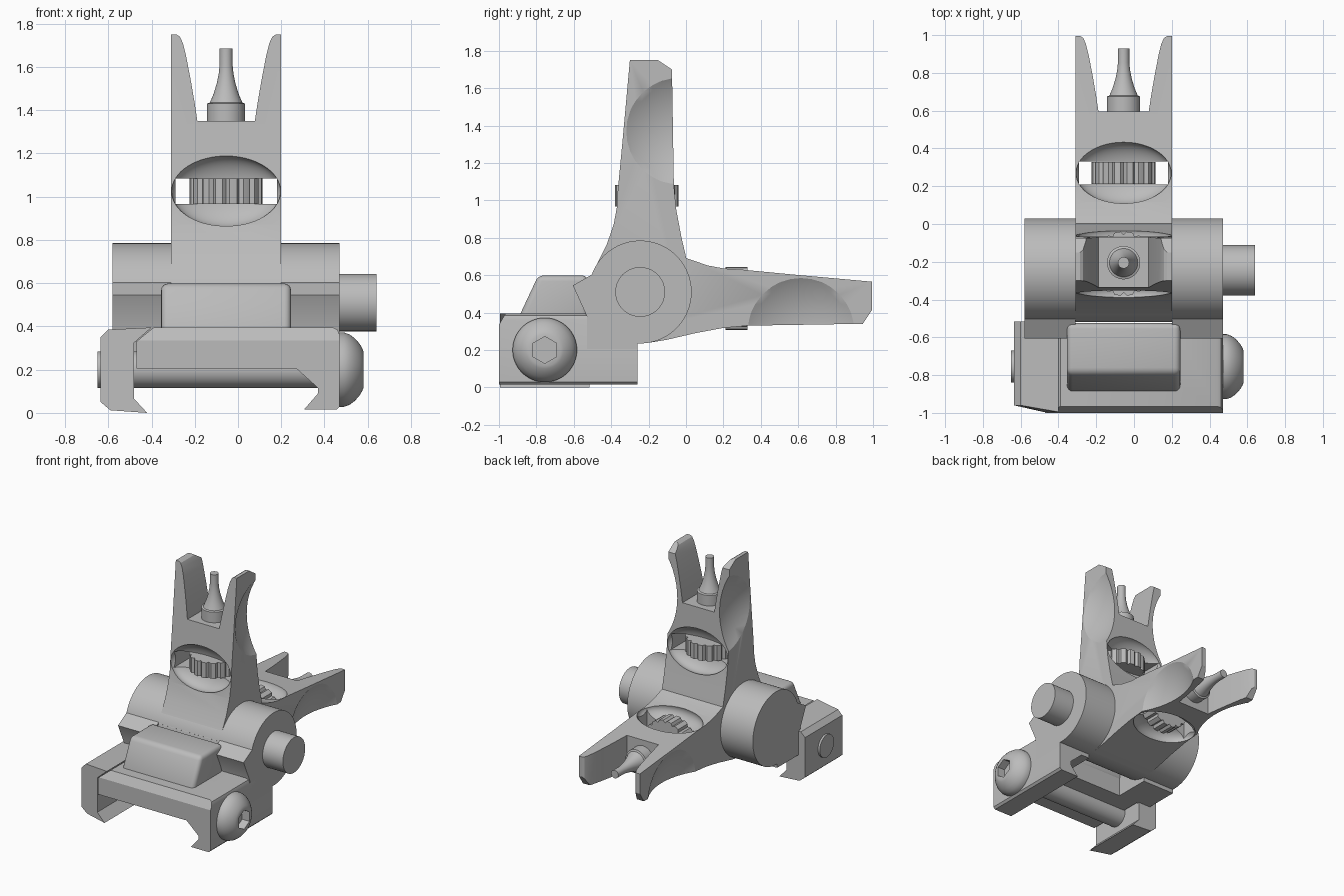
import bpy, bmesh, math
from mathutils import Matrix, Vector

if "Cube" in bpy.data.objects:
    bpy.data.objects.remove(bpy.data.objects["Cube"])

metal = bpy.data.materials.new("plain grey metal")
metal.use_nodes = True
GREY = (0.5, 0.5, 0.5, 1)
metal.diffuse_color = GREY
metal.node_tree.nodes["Principled BSDF"].inputs["Base Color"].default_value = GREY

CX = -0.055                              # middle of the sight tower
PIVOT = Vector((CX, -0.245, 0.51))       # hinge centre
HUB_R = 0.275


def finish(name, bm):
    bmesh.ops.recalc_face_normals(bm, faces=bm.faces)
    me = bpy.data.meshes.new(name)
    bm.to_mesh(me)
    bm.free()
    me.materials.append(metal)
    ob = bpy.data.objects.new(name, me)
    bpy.context.collection.objects.link(ob)
    return ob


def prism(name, pts, axis, a, b):
    """Extrude an outline along x (points are y, z) or along y (points are x, z)."""
    bm = bmesh.new()
    place = (lambda p, t: (t, p[0], p[1])) if axis == "x" else (lambda p, t: (p[0], t, p[1]))
    face = bm.faces.new([bm.verts.new(place(p, a)) for p in pts])
    geo = bmesh.ops.extrude_face_region(bm, geom=[face])["geom"]
    move = (b - a, 0, 0) if axis == "x" else (0, b - a, 0)
    bmesh.ops.translate(bm, vec=move, verts=[v for v in geo if isinstance(v, bmesh.types.BMVert)])
    return finish(name, bm)


def box(name, lo, hi):
    return prism(name, [(lo[1], lo[2]), (hi[1], lo[2]), (hi[1], hi[2]), (lo[1], hi[2])], "x", lo[0], hi[0])


def lathe(name, pts, centre, axis="z", seg=48, radius=lambda i: 1.0):
    """Turn a (radius, height) outline round z or x; heights are measured from the centre."""
    bm = bmesh.new()
    rings = []
    for r, h in pts:
        rings.append([bm.verts.new((r * radius(i) * math.cos(math.tau * i / seg),
                                    r * radius(i) * math.sin(math.tau * i / seg), h)) for i in range(seg)])
    for lower, upper in zip(rings, rings[1:]):
        for i in range(seg):
            j = (i + 1) % seg
            bm.faces.new((lower[i], lower[j], upper[j], upper[i]))
    bm.faces.new(rings[0])
    bm.faces.new(rings[-1])
    if axis == "x":
        bm.transform(Matrix.Rotation(math.pi / 2, 4, "Y"))
    bm.transform(Matrix.Translation(centre))
    return finish(name, bm)


def rod(name, r, x0, x1, y, z, seg=64):
    return lathe(name, [(r, 0), (r, x1 - x0)], (x0, y, z), "x", seg)


def ellipsoid(name, centre, size):
    bm = bmesh.new()
    bmesh.ops.create_uvsphere(bm, u_segments=64, v_segments=32, radius=1)
    bm.transform(Matrix.Translation(centre) @ Matrix.Diagonal((*size, 1)))
    return finish(name, bm)


def apply(ob, mod):
    bpy.context.view_layer.objects.active = ob
    bpy.ops.object.modifier_apply(modifier=mod.name)


def cut(ob, *cutters):
    for c in cutters:
        m = ob.modifiers.new("cut", "BOOLEAN")
        m.operation, m.solver, m.object = "DIFFERENCE", "EXACT", c
        apply(ob, m)
        bpy.data.objects.remove(c)


def bevel(ob, width, segments):
    m = ob.modifiers.new("bevel", "BEVEL")
    m.width, m.segments, m.angle_limit = width, segments, math.radians(30)
    apply(ob, m)


# Sight tower, modelled upright about the hinge
tower = prism("sight_tower", [
    (-.055, 1.24), (-.095, .8), (-.12, .54), (-.125, .45), (-.142, .36), (-.18, .25), (-.23, .15),
    (-.262, .085), (-.2, 0), (.2, 0), (.274, .03), (.255, .145), (.22, .295), (.192, .445),
    (.18, .575), (.17, 1.19), (.095, 1.24)], "x", -.255, .255)
side = [(.133, .84), (.145, .92), (.162, 1.02), (.185, 1.14), (.2, 1.2), (.214, 1.23), (.235, 1.243), (.235, 1.4)]
notch = prism("notch", side + [(-x, z) for x, z in reversed(side)], "y", -1, 1)
window = box("window", (-.235, -1, .455), (.235, 1, .575))
dishes = [ellipsoid("dish", (0, y, .515), (.252, .1, .165)) for y in (-.122, .185)]
scoops = [ellipsoid("scoop", (s * (.255 + .47), .21, .86), (.55, .55, .55)) for s in (-1, 1)]
cut(tower, notch, window, *dishes, *scoops)

# Post and its knurled adjusting wheel
post = lathe("sight_post", [(.088, .83), (.088, .92), (.075, .925), (.058, .965), (.043, 1.015),
                            (.034, 1.06), (.03, 1.1), (.03, 1.175)], (0, .04, 0))
wheel = lathe("adjusting_wheel", [(.17, .457), (.17, .573)], (0, .035, 0), seg=64,
              radius=lambda i: .9 if i % 4 == 0 else 1.0)

# Upright set and folded set
for ob in (tower, post, wheel):
    ob.location = PIVOT
    folded = ob.copy()
    folded.data = ob.data.copy()
    folded.name = "folded_" + ob.name
    folded.rotation_euler.x = -math.pi / 2
    bpy.context.collection.objects.link(folded)

# Hinge: centre hub, ears and push button
py, pz = PIVOT.y, PIVOT.z
rod("hinge_hub", HUB_R, -.31, .2, py, pz, 96)
for label, x0, x1 in (("left", .2, .47), ("right", -.58, -.31)):
    rod(label + "_ear_barrel", HUB_R, x0, x1, py, pz, 96)
    prism(label + "_ear_support", [(-.5, .605), (-.605, .545), (-.53, .38), (-.53, .205),
                                   (-.26, .205), (-.26, .236), (-.22, .237), (py, pz)], "x", x0, x1)
rod("hinge_button", .133, .47, .64, py, pz)

# Rail clamp body with dovetail, hinge pocket and sloped front edge
body = prism("clamp_body", [
    (.27, .205), (.37, .115), (.37, .09), (.305, .015), (.455, .015), (.47, .03), (.47, .36),
    (.46, .385), (.44, .395), (-.39, .395), (-.47, .33), (-.47, .205)], "y", -1, -.26)
pocket = box("pocket", (-.31, -.53, -.1), (.2, .2, 1))
slope = prism("slope", [(-1, .335), (-.965, .395), (-.965, .5), (-1.1, .5), (-1.1, .335)], "x", -1, 1)
cut(body, pocket, slope)

# Raised rest in front of the tower
rest = prism("raised_rest", [(-.885, .33), (-.885, .395), (-.79, .598), (-.525, .598), (-.525, .33)],
             "x", -.355, .245)
bevel(rest, .03, 4)

# Movable clamp jaw
jaw = prism("clamp_jaw", [(-.635, .05), (-.635, .35), (-.6, .385), (-.4, .395), (-.48, .325),
                          (-.48, .065), (-.42, 0), (-.59, .012)], "y", -.995, -.515)
cut(jaw, prism("corner", [(-.7, -.1), (-.7, .5), (-.56, .5), (-.56, -.1)], "y", -1.2, -1.1))
for v in jaw.data.vertices:              # tapered outer corners
    if v.co.x < -.58 and v.co.y < -.9:
        v.co.y += .035

# Cross bolt, domed head with hex socket, and its far end
by, bz = -.755, .2
rod("cross_bolt", .085, -.65, .48, by, bz)
head = lathe("bolt_head", [(.172, 0), (.172, .02), (.163, .045), (.145, .07), (.12, .092),
                           (.1, .104), (.085, .11)], (.47, by, bz), "x", 64)
cut(head, lathe("socket", [(.072, .05), (.072, .2)], (.47, by, bz), "x", 6))

# Smooth curved surfaces, keep edges sharp
bpy.ops.object.select_all(action="DESELECT")
for ob in bpy.context.scene.objects:
    if ob.type == "MESH" and metal.name in ob.data.materials:
        ob.select_set(True)
        bpy.context.view_layer.objects.active = ob
bpy.ops.object.shade_smooth_by_angle(angle=math.radians(28))
